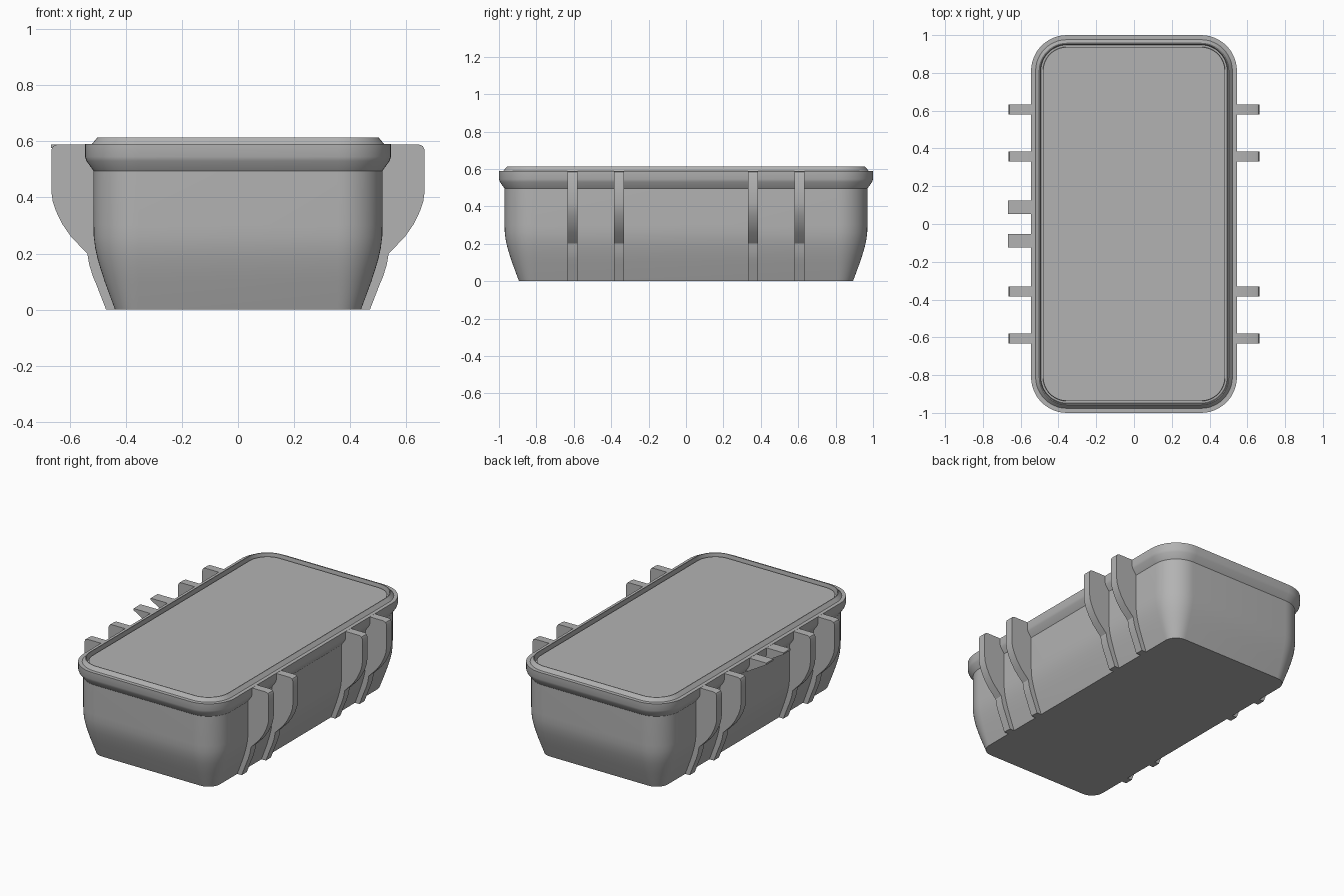
import bpy, bmesh, math

if "Cube" in bpy.data.objects:
    bpy.data.objects.remove(bpy.data.objects["Cube"], do_unlink=True)

# Single flat colour
grey = bpy.data.materials.new("mid_grey")
grey.use_nodes = True
tone = (0.45, 0.45, 0.45, 1)
grey.diffuse_color = tone
grey.node_tree.nodes["Principled BSDF"].inputs["Base Color"].default_value = tone

HALF_X, HALF_Y, RADIUS = 0.545, 1.0, 0.19


def finish(name, bm, smooth=30):
    bmesh.ops.recalc_face_normals(bm, faces=bm.faces)
    mesh = bpy.data.meshes.new(name)
    bm.to_mesh(mesh)
    bm.free()
    obj = bpy.data.objects.new(name, mesh)
    bpy.context.collection.objects.link(obj)
    mesh.materials.append(grey)
    bpy.ops.object.select_all(action="DESELECT")
    obj.select_set(True)
    bpy.context.view_layer.objects.active = obj
    bpy.ops.object.shade_smooth_by_angle(angle=math.radians(smooth))
    return obj


def rounded_ring(bm, inset, z, steps=12):
    r = RADIUS - inset
    cx, cy = HALF_X - RADIUS, HALF_Y - RADIUS
    ring = []
    for k, (sx, sy) in enumerate([(1, 1), (-1, 1), (-1, -1), (1, -1)]):
        for i in range(steps + 1):
            a = math.pi / 2 * (k + i / steps)
            ring.append(bm.verts.new((sx * cx + r * math.cos(a),
                                      sy * cy + r * math.sin(a), z)))
    return ring


def loft(name, profile):
    """Stack rounded rectangles given as (inset, z) and cap both ends."""
    bm = bmesh.new()
    rings = [rounded_ring(bm, *p) for p in profile]
    for a, b in zip(rings, rings[1:]):
        for i in range(len(a)):
            j = (i + 1) % len(a)
            bm.faces.new((a[i], a[j], b[j], b[i]))
    bm.faces.new(rings[0][::-1])
    bm.faces.new(rings[-1])
    return finish(name, bm)


def plate(name, outline, y, width):
    """Extrude an x-z outline along y."""
    bm = bmesh.new()
    face = bm.faces.new([bm.verts.new((x, y - width / 2, z)) for x, z in outline])
    out = bmesh.ops.extrude_face_region(bm, geom=[face])
    verts = [v for v in out["geom"] if isinstance(v, bmesh.types.BMVert)]
    bmesh.ops.translate(bm, verts=verts, vec=(0, width, 0))
    return finish(name, bm)


# Tub with curved-in foot
loft("tub", [(0.107, 0), (0.07, 0.1), (0.057, 0.14), (0.045, 0.18),
             (0.036, 0.22), (0.031, 0.26), (0.03, 0.3), (0.03, 0.51)])

# Rim with chamfered underside, raised lip and recessed lid panel
loft("rim_and_lid", [(0.03, 0.495), (0.005, 0.53), (0, 0.545), (0, 0.59),
                     (0.024, 0.59), (0.043, 0.613), (0.048, 0.613),
                     (0.052, 0.575), (0.062, 0.575), (0.064, 0.595)])

# Side ribs with pin holes
RIB = [(0.52, 0.589), (0.645, 0.589), (0.659, 0.583), (0.665, 0.569),
       (0.665, 0.42), (0.66, 0.385), (0.648, 0.35), (0.626, 0.305),
       (0.595, 0.26), (0.537, 0.2), (0.53, 0.16), (0.517, 0.118),
       (0.505, 0.09), (0.47, 0), (0.43, 0), (0.47, 0.12), (0.5, 0.25),
       (0.5, 0.5)]


def drill(rib, x, y):
    bm = bmesh.new()
    bmesh.ops.create_cone(bm, cap_ends=True, segments=24, radius1=0.021,
                          radius2=0.021, depth=0.2)
    for v in bm.verts:
        v.co = (v.co.x + x, v.co.z + y, v.co.y + 0.396)
    cutter = finish("pin_hole_cutter", bm)
    mod = rib.modifiers.new("pin_hole", "BOOLEAN")
    mod.object, mod.operation, mod.solver = cutter, "DIFFERENCE", "EXACT"
    bpy.context.view_layer.objects.active = rib
    bpy.ops.object.modifier_apply(modifier=mod.name)
    bpy.data.objects.remove(cutter, do_unlink=True)


for side, label, hole_x in [(1, "left", 0.605), (-1, "right", -0.571)]:
    for n, y in enumerate([-0.607, -0.358, 0.358, 0.607], 1):
        rib = plate(f"{label}_rib_{n}", [(side * x, z) for x, z in RIB], y, 0.052)
        drill(rib, hole_x, y)

# Wedge-shaped catches between the right ribs
WEDGE = [(-0.52, 0.589), (-0.667, 0.589), (-0.667, 0.578), (-0.535, 0.5), (-0.52, 0.5)]
for n, y in enumerate([-0.088, 0.088], 1):
    plate(f"catch_{n}", WEDGE, y, 0.072)
